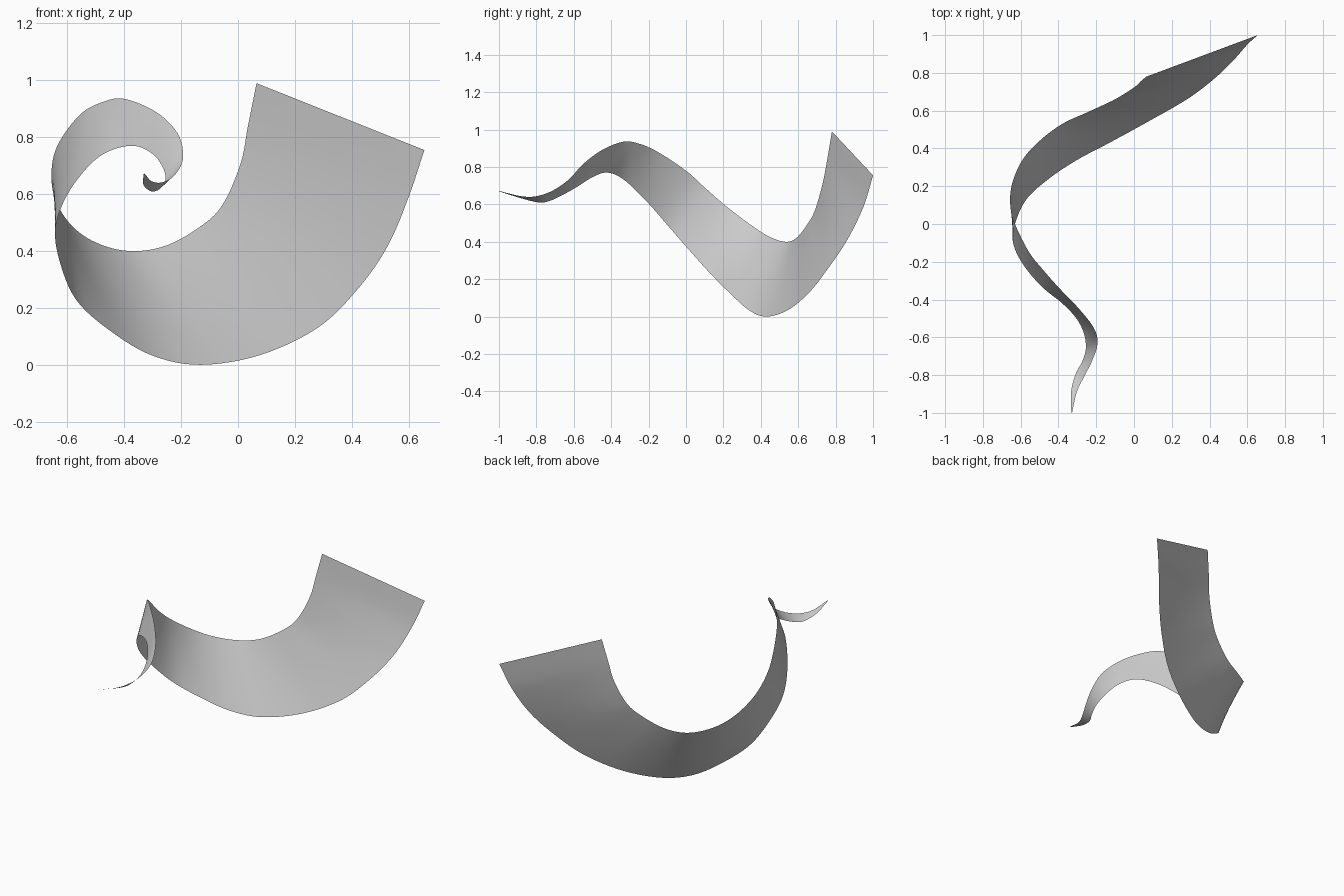
import bpy, bmesh
from mathutils import Vector

# Guide points of the ribbon's two long edges, from wide end to pointed tip
edge_a = [(.065, .78, .99), (.035, .755, .84), (.01, .73, .71), (-.05, .69, .57),
          (-.12, .65, .495), (-.25, .59, .42), (-.38, .53, .40), (-.5, .44, .43),
          (-.59, .34, .495), (-.645, .215, .59), (-.655, .10, .69), (-.63, 0, .78),
          (-.555, -.15, .88), (-.475, -.25, .924), (-.4, -.335, .935),
          (-.29, -.45, .89), (-.213, -.55, .815), (-.193, -.63, .73),
          (-.22, -.72, .67), (-.265, -.81, .642), (-.303, -.89, .645), (-.328, -1, .672)]
edge_b = [(.655, 1, .755), (.60, .95, .59), (.525, .865, .415), (.42, .765, .265),
          (.28, .66, .13), (.08, .545, .035), (-.13, .43, 0), (-.3, .34, .032),
          (-.45, .24, .12), (-.57, .13, .23), (-.63, 0, .375), (-.64, -.10, .49),
          (-.59, -.21, .615), (-.49, -.33, .73), (-.38, -.42, .77),
          (-.305, -.5, .745), (-.265, -.58, .695), (-.255, -.66, .65),
          (-.275, -.73, .618), (-.305, -.785, .61), (-.332, -.88, .632), (-.332, -1, .67)]
STEPS, ACROSS = 6, 10


def smooth_path(points):
    """Catmull-Rom curve through the points."""
    p = [Vector(q) for q in points]
    p = [2 * p[0] - p[1]] + p + [2 * p[-1] - p[-2]]
    out = []
    for a, b, c, d in zip(p, p[1:], p[2:], p[3:]):
        for i in range(STEPS):
            t = i / STEPS
            out.append(0.5 * (2 * b + (c - a) * t + (2 * a - 5 * b + 4 * c - d) * t ** 2
                              + (3 * b - a - 3 * c + d) * t ** 3))
    return out + [p[-2]]


# Spiral ribbon: a sheet lofted between the two edges
bm = bmesh.new()
rows = [[bm.verts.new(a.lerp(b, j / ACROSS)) for j in range(ACROSS + 1)]
        for a, b in zip(smooth_path(edge_a), smooth_path(edge_b))]
for r, s in zip(rows, rows[1:]):
    for j in range(ACROSS):
        bm.faces.new((r[j], r[j + 1], s[j + 1], s[j])).smooth = True
mesh = bpy.data.meshes.new("spiral_ribbon")
bm.to_mesh(mesh)
bm.free()
ribbon = bpy.data.objects.new("spiral_ribbon", mesh)
bpy.context.collection.objects.link(ribbon)
